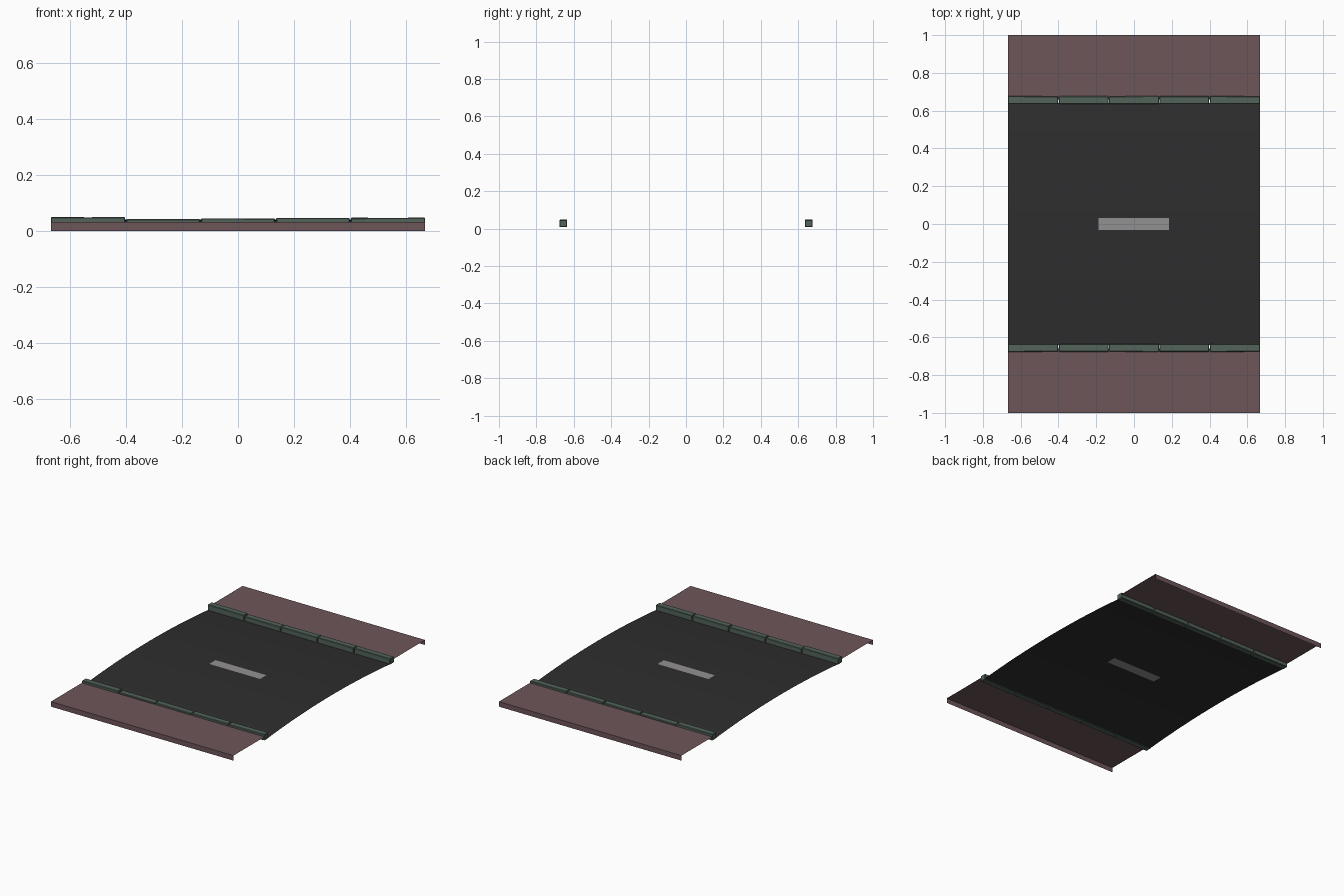
import bpy, bmesh, math

if "Cube" in bpy.data.objects:
    bpy.data.objects.remove(bpy.data.objects["Cube"])

HALF = 0.667          # half width of the road piece along x
EDGE = 0.64           # road edge in y


def material(name, rgb):
    m = bpy.data.materials.new(name)
    m.diffuse_color = (*rgb, 1)
    m.use_nodes = True
    m.node_tree.nodes["Principled BSDF"].inputs["Base Color"].default_value = m.diffuse_color
    return m


asphalt = material("dark_asphalt", (0.027, 0.027, 0.027))
paint = material("grey_paint", (0.29, 0.28, 0.28))
paving = material("dusty_red_paving", (0.155, 0.092, 0.1))
stone = material("green_grey_stone", (0.085, 0.125, 0.102))


def finish(bm, name, mats):
    bmesh.ops.remove_doubles(bm, verts=bm.verts, dist=1e-5)
    me = bpy.data.meshes.new(name)
    bm.to_mesh(me)
    bm.free()
    ob = bpy.data.objects.new(name, me)
    bpy.context.collection.objects.link(ob)
    for m in mats:
        me.materials.append(m)
    return ob


def sheet(name, xs, profile, mats, rule=lambda c: 0, smooth=False):
    """Sweep a (y, z) profile along x; profile runs towards +y so faces look up."""
    bm = bmesh.new()
    rows = [[bm.verts.new((x, y, z)) for y, z in profile] for x in xs]
    for a, b in zip(rows, rows[1:]):
        for i in range(len(profile) - 1):
            f = bm.faces.new((a[i], b[i], b[i + 1], a[i + 1]))
            f.material_index = rule(f.calc_center_median())
            f.smooth = smooth
    return finish(bm, name, mats)


# Crowned road surface with a painted dash in the middle
def crown(y):
    return 0.012 + 0.029 * (1 - (y / EDGE) ** 2)


half_ys = [0.033 + (EDGE - 0.033) * i / 9 for i in range(10)]
ys = [-y for y in reversed(half_ys)] + half_ys
sheet("road_surface", [-HALF, -0.187, 0.185, HALF], [(y, crown(y)) for y in ys],
      [asphalt, paint],
      lambda c: 1 if abs(c.x) < 0.15 and abs(c.y) < 0.03 else 0, smooth=True)

# Pavements with a folded-down outer lip
sheet("front_pavement", [-HALF, HALF], [(-1, 0), (-1, 0.033), (-0.66, 0.033)], [paving])
sheet("back_pavement", [-HALF, HALF], [(0.66, 0.033), (1, 0.033), (1, 0)], [paving])


# Kerb stones: five slightly uneven blocks on each side
def kerb(name, side, index, top, skew):
    pitch = 2 * HALF / 5
    x0 = -HALF + index * pitch + (0.002 if index else 0)
    x1 = -HALF + (index + 1) * pitch - (0.002 if index < 4 else 0)
    bm = bmesh.new()
    bmesh.ops.create_cube(bm, size=1)
    for v in bm.verts:
        along = v.co.x
        v.co.x = x0 if along < 0 else x1
        v.co.y = side * 0.656 + v.co.y * 0.041 + skew * along
        v.co.z = (top + skew * along) if v.co.z > 0 else 0.008
    bmesh.ops.bevel(bm, geom=list(bm.edges), offset=0.003, segments=1, affect='EDGES')
    finish(bm, name, [stone])


tops = [0.049, 0.043, 0.045, 0.047, 0.047]
skews = [-0.001, 0.0, 0.001, 0.0, -0.001]
for label, side in (("front", -1), ("back", 1)):
    for i in range(5):
        kerb(f"{label}_kerb_stone_{i + 1}", side, i, tops[i], skews[i] * side)
